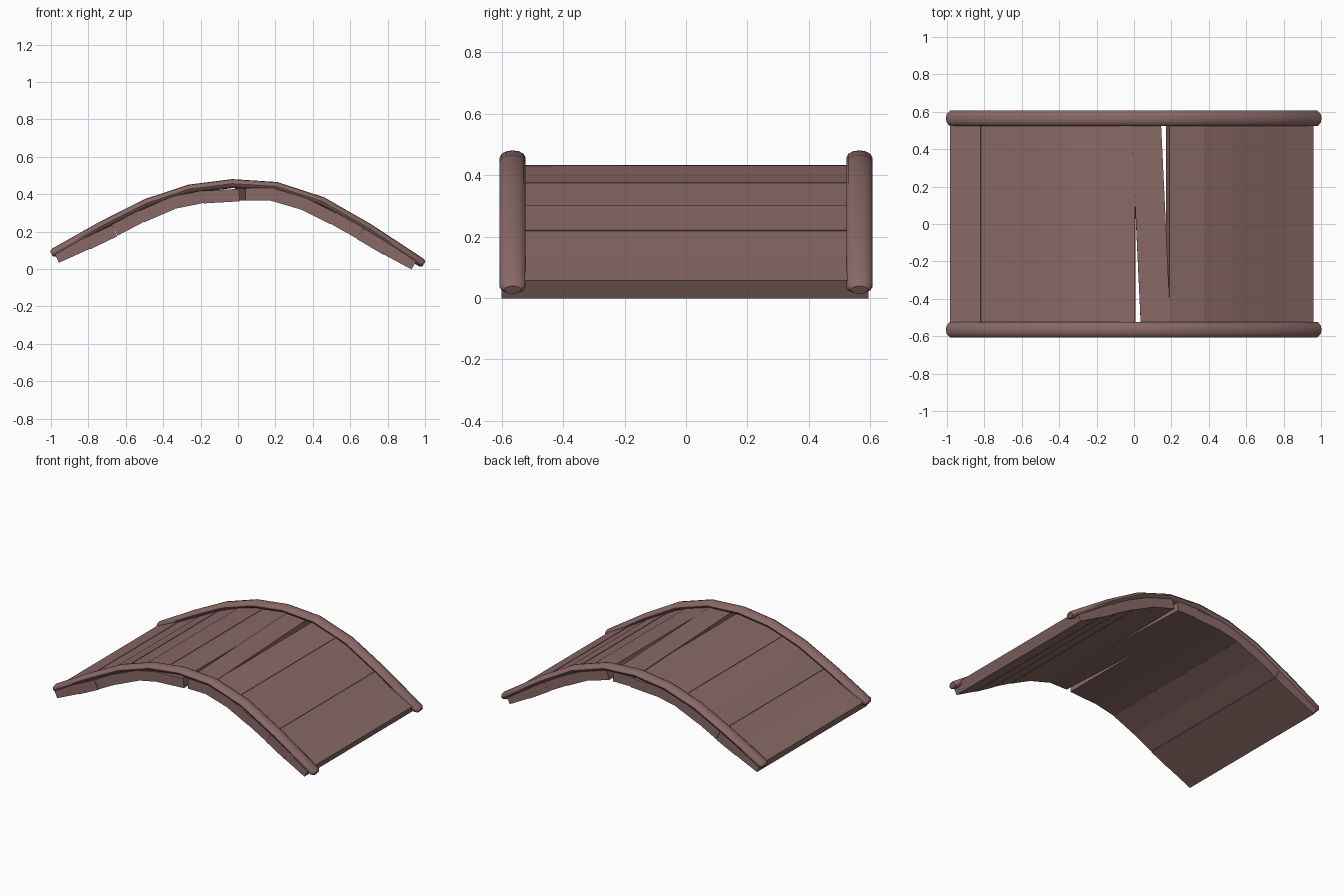
import bpy, bmesh, math
from mathutils import Vector

if "Cube" in bpy.data.objects:
    bpy.data.objects.remove(bpy.data.objects["Cube"])

wood = bpy.data.materials.new("dusty brown wood")
wood.diffuse_color = (0.25, 0.142, 0.134, 1)
wood.use_nodes = True
wood.node_tree.nodes["Principled BSDF"].inputs["Base Color"].default_value = wood.diffuse_color


def finish(bm, name, smooth):
    bmesh.ops.recalc_face_normals(bm, faces=bm.faces)
    me = bpy.data.meshes.new(name)
    bm.to_mesh(me)
    bm.free()
    me.materials.append(wood)
    ob = bpy.data.objects.new(name, me)
    bpy.context.collection.objects.link(ob)
    if smooth:
        bpy.context.view_layer.objects.active = ob
        ob.select_set(True)
        bpy.ops.object.shade_smooth_by_angle(angle=math.radians(40))
        ob.select_set(False)


def plank(name, a, b, skew=0.0, thick=0.067, drop=0.0):
    """Board whose top runs from a to b in x/z; skew turns it in plan."""
    a, b = Vector((a[0], 0, a[1] - drop)), Vector((b[0], 0, b[1] - drop))
    d = (b - a).normalized()
    n = Vector((-d.z, 0, d.x))
    prof = [a, b, b - n * thick, a - n * thick]
    bm = bmesh.new()
    rings = [[bm.verts.new(p + Vector((-skew * y, y, 0))) for p in prof]
             for y in (-0.602, 0.594)]
    bm.faces.new(rings[0])
    bm.faces.new(rings[1])
    for i in range(4):
        j = (i + 1) % 4
        bm.faces.new((rings[0][i], rings[0][j], rings[1][j], rings[1][i]))
    finish(bm, name, False)


# Deck planks following the arch
left = [(-0.985, 0.095), (-0.82, 0.169), (-0.675, 0.238), (-0.53, 0.314),
        (-0.365, 0.385), (-0.188, 0.421), (0.005, 0.432)]
right = [(0.19, 0.431), (0.375, 0.377), (0.525, 0.302), (0.67, 0.221),
         (0.81, 0.138), (0.96, 0.057)]
for side, pts in (("left", left), ("right", right)):
    for i in range(len(pts) - 1):
        plank(f"{side}_plank_{i + 1}", pts[i], pts[i + 1], drop=0.003 * (i % 2))
# Crooked plank at the crown
plank("crooked_plank", (0.011, 0.434), (0.17, 0.433), skew=0.047)

# Flattened round rails along both sides
path = [(-0.983, 0.088), (-0.735, 0.228), (-0.49, 0.352), (-0.26, 0.428),
        (-0.03, 0.457), (0.205, 0.442), (0.45, 0.362), (0.695, 0.222),
        (0.98, 0.035)]
SIDES = 12


def rail(name, yc):
    pts = [Vector((x, 0, z)) for x, z in path]
    tang = [(pts[min(i + 1, len(pts) - 1)] - pts[max(i - 1, 0)]).normalized()
            for i in range(len(pts))]
    secs = [(p, t, 1.0) for p, t in zip(pts, tang)]
    secs.insert(0, (pts[0] - tang[0] * 0.016, tang[0], 0.65))
    secs.append((pts[-1] + tang[-1] * 0.016, tang[-1], 0.65))
    bm = bmesh.new()
    rings = []
    for p, t, s in secs:
        n = Vector((-t.z, 0, t.x))
        ring = []
        for k in range(SIDES):
            a = 2 * math.pi * k / SIDES
            ring.append(bm.verts.new(p + n * (0.024 * s * math.sin(a))
                                     + Vector((0, yc + 0.042 * s * math.cos(a), 0))))
        rings.append(ring)
    for r0, r1 in zip(rings, rings[1:]):
        for k in range(SIDES):
            j = (k + 1) % SIDES
            bm.faces.new((r0[k], r0[j], r1[j], r1[k]))
    bm.faces.new(rings[0])
    bm.faces.new(rings[-1])
    finish(bm, name, True)


rail("front_rail", -0.565)
rail("back_rail", 0.565)
